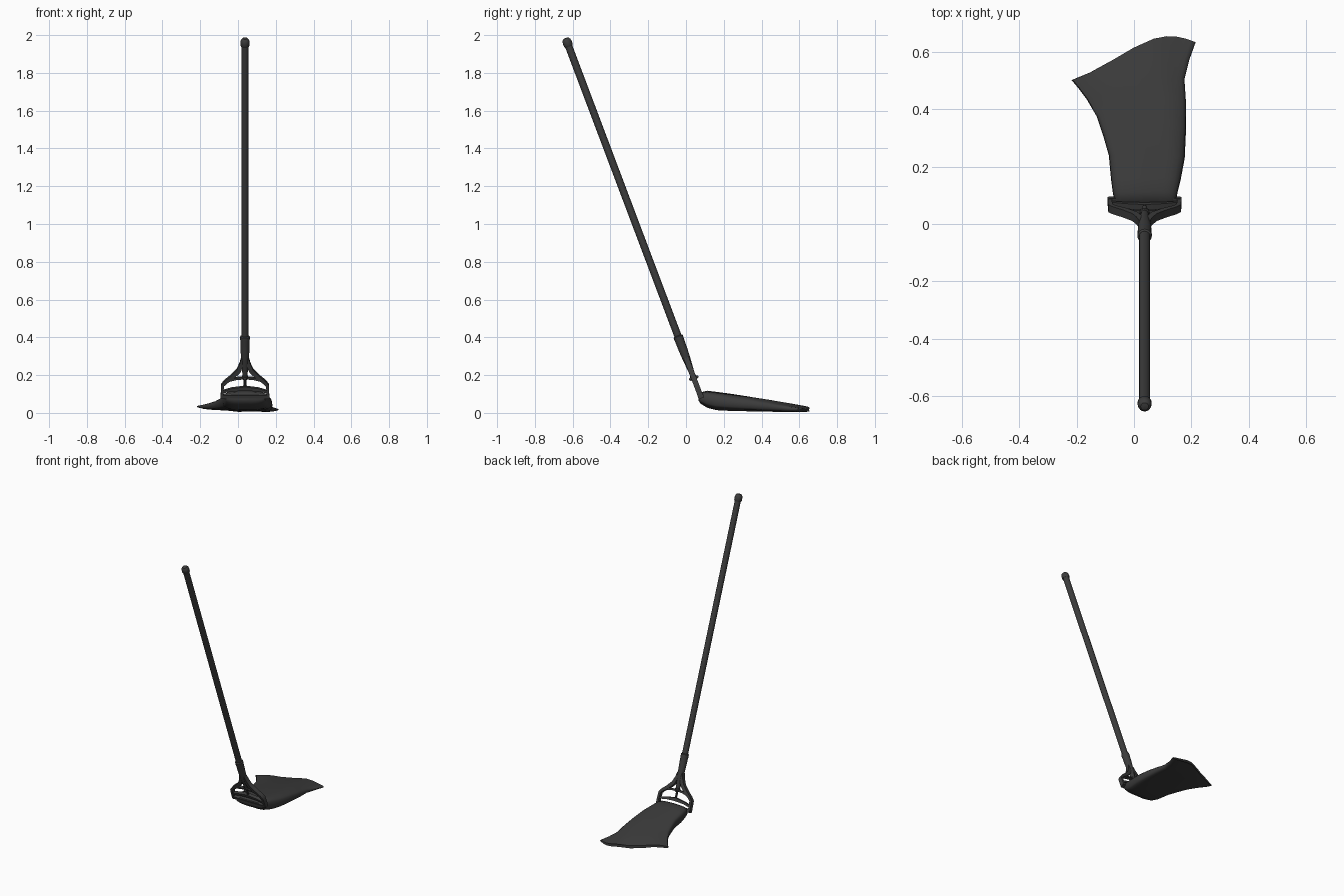
import bpy, bmesh, math
from mathutils import Matrix, Vector

if "Cube" in bpy.data.objects:
    bpy.data.objects.remove(bpy.data.objects["Cube"])

mat = bpy.data.materials.new("charcoal")
mat.diffuse_color = (0.045, 0.045, 0.045, 1)
mat.use_nodes = True
mat.node_tree.nodes["Principled BSDF"].inputs["Base Color"].default_value = mat.diffuse_color

# Local frame of the leaning handle: z runs up the shaft
LEAN = Matrix.Translation((0.037, 0.073, 0.10)) @ Matrix.Rotation(0.3605, 4, 'X')


def finish(name, bm, matrix=None, angle=35):
    bmesh.ops.recalc_face_normals(bm, faces=bm.faces)
    me = bpy.data.meshes.new(name)
    bm.to_mesh(me)
    bm.free()
    ob = bpy.data.objects.new(name, me)
    bpy.context.collection.objects.link(ob)
    if matrix:
        me.transform(matrix)
    me.materials.append(mat)
    bpy.ops.object.select_all(action='DESELECT')
    ob.select_set(True)
    bpy.context.view_layer.objects.active = ob
    bpy.ops.object.shade_smooth_by_angle(angle=math.radians(angle))
    return ob


def skin(bm, rings):
    rows = [[bm.verts.new(p) for p in r] for r in rings]
    n = len(rows[0])
    for a, b in zip(rows, rows[1:]):
        for i in range(n):
            j = (i + 1) % n
            bm.faces.new((a[i], a[j], b[j], b[i]))
    bm.faces.new(rows[0])
    bm.faces.new(rows[-1])


def lathe(name, profile, sides=16, squash=1.0, matrix=LEAN):
    bm = bmesh.new()
    skin(bm, [[(r * math.cos(2 * math.pi * i / sides),
                r * squash * math.sin(2 * math.pi * i / sides), z)
               for i in range(sides)] for r, z in profile])
    return finish(name, bm, matrix)


def strap(name, pts, depth=0.028, bevel=0.003):
    """Flat bar through (x, z, half width) points, mirrored copies are made by caller."""
    bm = bmesh.new()
    rings = []
    for k, (x, z, w) in enumerate(pts):
        p, q = pts[max(k - 1, 0)], pts[min(k + 1, len(pts) - 1)]
        t = Vector((q[0] - p[0], 0, q[1] - p[1])).normalized()
        n = Vector((-t.z, 0, t.x)) * w
        c, d = Vector((x, 0, z)), Vector((0, depth / 2, 0))
        rings.append([c + n + d, c - n + d, c - n - d, c + n - d])
    skin(bm, rings)
    bmesh.ops.bevel(bm, geom=[e for e in bm.edges if e.calc_face_angle(0) > 1],
                    offset=bevel, segments=1, affect='EDGES')
    return finish(name, bm, LEAN)


# Shaft, end knob and tapered socket
lathe("handle", [(0.0195, 0.2), (0.0195, 1.99)])
lathe("end_cap", [(0.02, 1.965), (0.0245, 1.972), (0.0245, 1.99), (0.022, 2.003),
                  (0.014, 2.012), (0.004, 2.014)])
lathe("socket", [(0.013, 0.1), (0.0165, 0.15), (0.021, 0.2), (0.0235, 0.25), (0.0245, 0.3),
                 (0.0255, 0.31), (0.0255, 0.325), (0.02, 0.33)])

# Clamp yoke: two flared arms, a web and side posts
for side, s in (("left", -1), ("right", 1)):
    strap("yoke_arm_" + side, [(s * x, z, w) for x, z, w in (
        (0.012, 0.205, 0.008), (0.018, 0.17, 0.011), (0.034, 0.132, 0.012),
        (0.07, 0.095, 0.011), (0.104, 0.068, 0.009), (0.119, 0.05, 0.008),
        (0.121, 0.015, 0.007), (0.121, -0.022, 0.008))])
strap("yoke_web", [(-0.09, 0.075, 0.005), (-0.045, 0.088, 0.006), (0, 0.092, 0.006),
                   (0.045, 0.088, 0.006), (0.09, 0.075, 0.005)], 0.018)

# Sliding jaw with arched top and the fixed lower bar
strap("clamp_jaw", [(-0.12, 0.013, 0.006), (-0.07, 0.026, 0.008), (0, 0.033, 0.011),
                    (0.07, 0.026, 0.008), (0.12, 0.013, 0.006)], 0.022)
strap("clamp_bar", [(-0.126, -0.014, 0.01), (0.126, -0.014, 0.01)], 0.03)

# Screw and wing nut
lathe("clamp_screw", [(0.007, 0.025), (0.007, 0.16)], 10)
lathe("screw_nut", [(0.014, 0.084), (0.017, 0.088), (0.017, 0.102), (0.014, 0.106)], 12)
wing = LEAN @ Matrix.Translation((0, 0, 0.09)) @ Matrix.Rotation(math.pi / 2, 4, 'X')
lathe("wing_nut", [(0.005, -0.026), (0.009, -0.018), (0.006, 0), (0.009, 0.018), (0.005, 0.026)],
      10, 1, wing)

# Mop cloth: left x, left y, right x, right y, top z, bottom z
rows = [(-0.062, 0.066, 0.138, 0.066, 0.092, 0.066),
        (-0.068, 0.078, 0.146, 0.078, 0.109, 0.048),
        (-0.074, 0.11, 0.152, 0.11, 0.117, 0.028),
        (-0.080, 0.155, 0.163, 0.155, 0.111, 0.016),
        (-0.088, 0.24, 0.177, 0.23, 0.100, 0.012),
        (-0.108, 0.31, 0.182, 0.34, 0.085, 0.010),
        (-0.130, 0.375, 0.181, 0.43, 0.070, 0.009),
        (-0.165, 0.435, 0.176, 0.505, 0.056, 0.008),
        (-0.195, 0.475, 0.192, 0.57, 0.043, 0.008),
        (-0.218, 0.502, 0.215, 0.634, 0.030, 0.012)]
N = 14
rings = []
for k, (xl, yl, xr, yr, zt, zb) in enumerate(rows):
    v = k / (len(rows) - 1)
    ring = []
    for i in range(2 * N):
        a = math.pi * i / N
        c, h = math.cos(a), math.sin(a)
        s = 0.5 + 0.5 * math.copysign(abs(c) ** 0.75, c)
        f = math.copysign(abs(h) ** 0.5, h)
        bulge = 0.057 * v * v * math.sin(math.pi * s ** 1.7)
        ripple = 0.004 * v * math.sin(14 * s + 5 * v)
        tilt = 0.016 * v ** 3 * (1 - s) ** 2
        z = (zt + zb) / 2 + f * (zt - zb) / 2 + ripple + tilt - 0.004 * v * s
        ring.append((xl + (xr - xl) * s, yl + (yr - yl) * s + bulge, max(z, 0.0005)))
    rings.append(ring)
bm = bmesh.new()
skin(bm, rings)
finish("mop_cloth", bm, angle=50)
